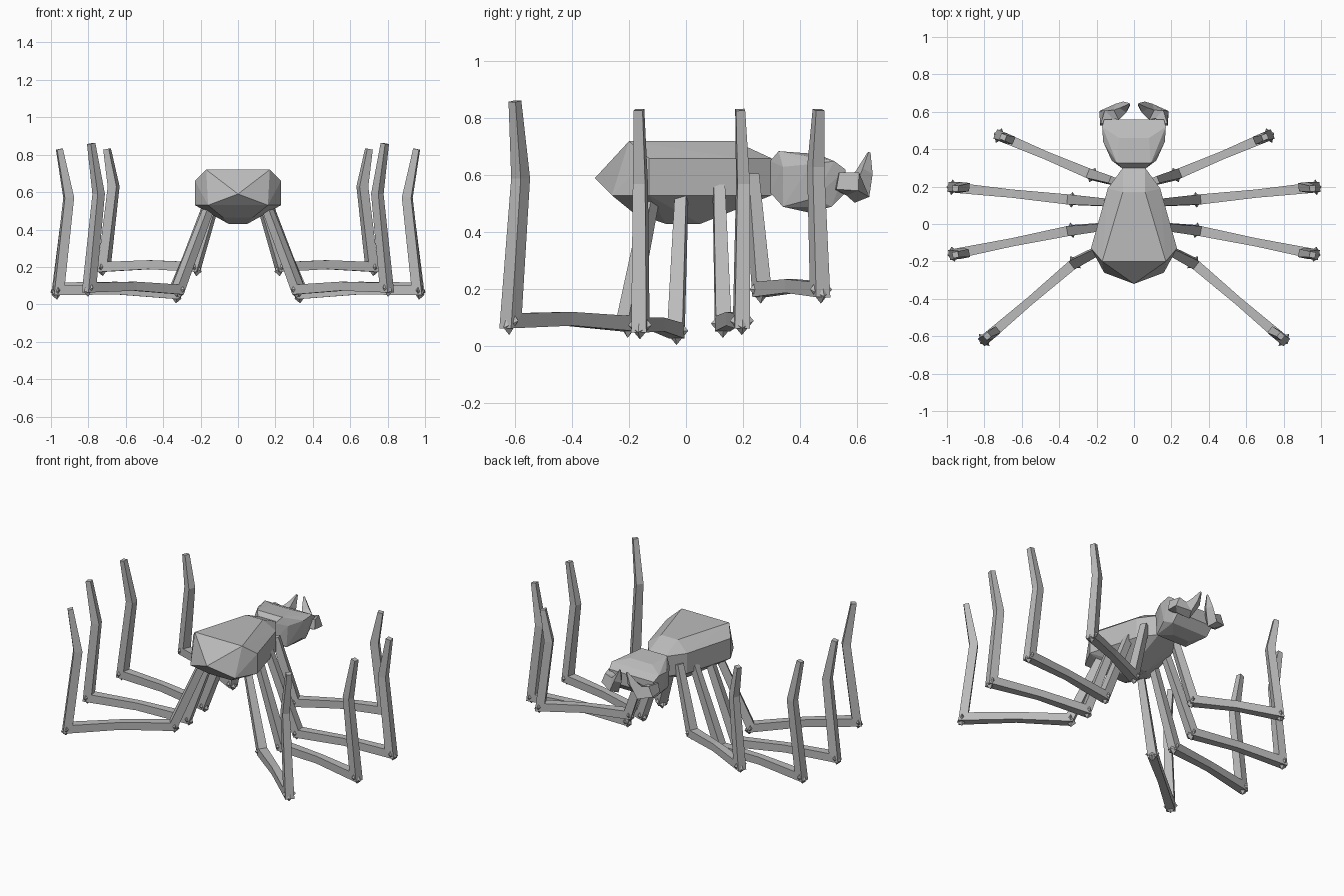
import bpy, bmesh
from mathutils import Vector

cube = bpy.data.objects.get("Cube")
if cube:
    bpy.data.objects.remove(cube)

grey = bpy.data.materials.new("plain grey")
grey.use_nodes = True
COLOUR = (0.5, 0.5, 0.5, 1)
grey.diffuse_color = COLOUR
grey.node_tree.nodes["Principled BSDF"].inputs["Base Color"].default_value = COLOUR


def finish(name, bm):
    bmesh.ops.recalc_face_normals(bm, faces=bm.faces)
    mesh = bpy.data.meshes.new(name)
    bm.to_mesh(mesh)
    bm.free()
    mesh.materials.append(grey)
    obj = bpy.data.objects.new(name, mesh)
    bpy.context.collection.objects.link(obj)
    return obj


def hull(bm, points):
    verts = [bm.verts.new(p) for p in points]
    res = bmesh.ops.convex_hull(bm, input=verts)
    junk = {g for g in res["geom_interior"] + res["geom_unused"]
            if isinstance(g, bmesh.types.BMVert)}
    bmesh.ops.delete(bm, geom=list(junk), context="VERTS")


def mirrored_hull(name, half):
    """Faceted solid from the points of one side."""
    bm = bmesh.new()
    hull(bm, half + [(-x, y, z) for x, y, z in half if x])
    bmesh.ops.dissolve_limit(bm, angle_limit=0.02, verts=bm.verts, edges=bm.edges)
    return finish(name, bm)


def tube(bm, path, sizes, side):
    """Mitred square tube; sizes are half widths across and along the bend."""
    pts = [Vector(p) for p in path]
    rings = []
    for i, p in enumerate(pts):
        a = (p - pts[i - 1]).normalized() if i else (pts[1] - p).normalized()
        b = (pts[i + 1] - p).normalized() if i < len(pts) - 1 else a
        t = (a + b).normalized()
        s = (side - t * side.dot(t)).normalized()
        n = t.cross(s)
        w, h = sizes[i]
        h /= max(t.dot(a), 0.5)
        rings.append([bm.verts.new(p + s * w * u + n * h * v)
                      for u, v in ((-1, -1), (1, -1), (1, 1), (-1, 1))])
    for r, q in zip(rings, rings[1:]):
        for k in range(4):
            bm.faces.new((r[k], r[k - 3], q[k - 3], q[k]))
    bm.faces.new(rings[0])
    bm.faces.new(rings[-1])


# Abdomen and head
mirrored_hull("abdomen", [
    (0, -0.32, 0.59), (0.17, -0.2, 0.72), (0.16, -0.26, 0.53),
    (0.23, -0.13, 0.66), (0.23, -0.13, 0.53), (0.08, -0.18, 0.465),
    (0.05, -0.07, 0.43), (0.05, 0.05, 0.43), (0.06, 0.17, 0.72),
    (0.14, 0.19, 0.66), (0.14, 0.19, 0.53), (0.06, 0.3, 0.66), (0.06, 0.3, 0.53)])
mirrored_hull("head", [
    (0.06, 0.295, 0.65), (0.06, 0.295, 0.54), (0.09, 0.325, 0.685),
    (0.12, 0.34, 0.63), (0.11, 0.34, 0.49), (0.06, 0.43, 0.47),
    (0.08, 0.46, 0.675), (0.165, 0.44, 0.64), (0.15, 0.45, 0.52),
    (0.17, 0.52, 0.65), (0.13, 0.51, 0.49), (0.16, 0.56, 0.62), (0.13, 0.56, 0.54)])

# Legs: hip, knee, foot, bend, tip
LEGS = {
    "rear": [(0.15, -0.12, 0.53), (0.32, -0.21, 0.08), (0.795, -0.615, 0.09),
             (0.745, -0.58, 0.59), (0.785, -0.6, 0.86)],
    "middle_rear": [(0.16, -0.015, 0.54), (0.34, -0.035, 0.055), (0.96, -0.16, 0.075),
                    (0.905, -0.16, 0.57), (0.955, -0.165, 0.83)],
    "middle_front": [(0.14, 0.115, 0.56), (0.34, 0.13, 0.08), (0.965, 0.195, 0.09),
                     (0.905, 0.2, 0.57), (0.955, 0.19, 0.83)],
    "front": [(0.11, 0.23, 0.6), (0.23, 0.265, 0.2), (0.715, 0.47, 0.2),
              (0.665, 0.455, 0.63), (0.7, 0.465, 0.83)],
}
SIZES = [(0.02, 0.022), (0.027, 0.026), (0.022, 0.024),
         (0.027, 0.026), (0.022, 0.025), (0.016, 0.016)]

for label, pts in LEGS.items():
    for prefix, sx in (("left", 1), ("right", -1)):
        hip, knee, foot, bend, tip = [Vector((x * sx, y, z)) for x, y, z in pts]
        along = foot - knee
        along.z = 0
        along.normalize()
        side = Vector((-along.y, along.x, 0))
        bm = bmesh.new()
        mid = knee.lerp(foot, 0.5) + Vector((0, 0, 0.012))
        tube(bm, [hip, knee, mid, foot, bend, tip], SIZES, side)
        # Angular joint knobs
        for joint, out in ((knee, -1), (foot, 1)):
            c = joint + along * out * 0.008
            hull(bm, [c + side * 0.042, c - side * 0.042,
                      c + along * out * 0.03 + Vector((0, 0, -0.025)),
                      c - along * out * 0.035, c + Vector((0, 0, 0.05)),
                      c + Vector((0, 0, -0.05))])
        finish(f"{prefix}_{label}_leg", bm)

# Curved pincers on the face
for prefix, sx in (("left", 1), ("right", -1)):
    path = [(0.155, 0.53, 0.58), (0.15, 0.585, 0.57), (0.09, 0.6, 0.55),
            (0.05, 0.625, 0.61), (0.025, 0.642, 0.68)]
    bm = bmesh.new()
    tube(bm, [(x * sx, y, z) for x, y, z in path],
         [(0.03, 0.025), (0.035, 0.025), (0.04, 0.025), (0.022, 0.022), (0.004, 0.004)],
         Vector((0, 0.4, -1)))
    finish(f"{prefix}_pincer", bm)
